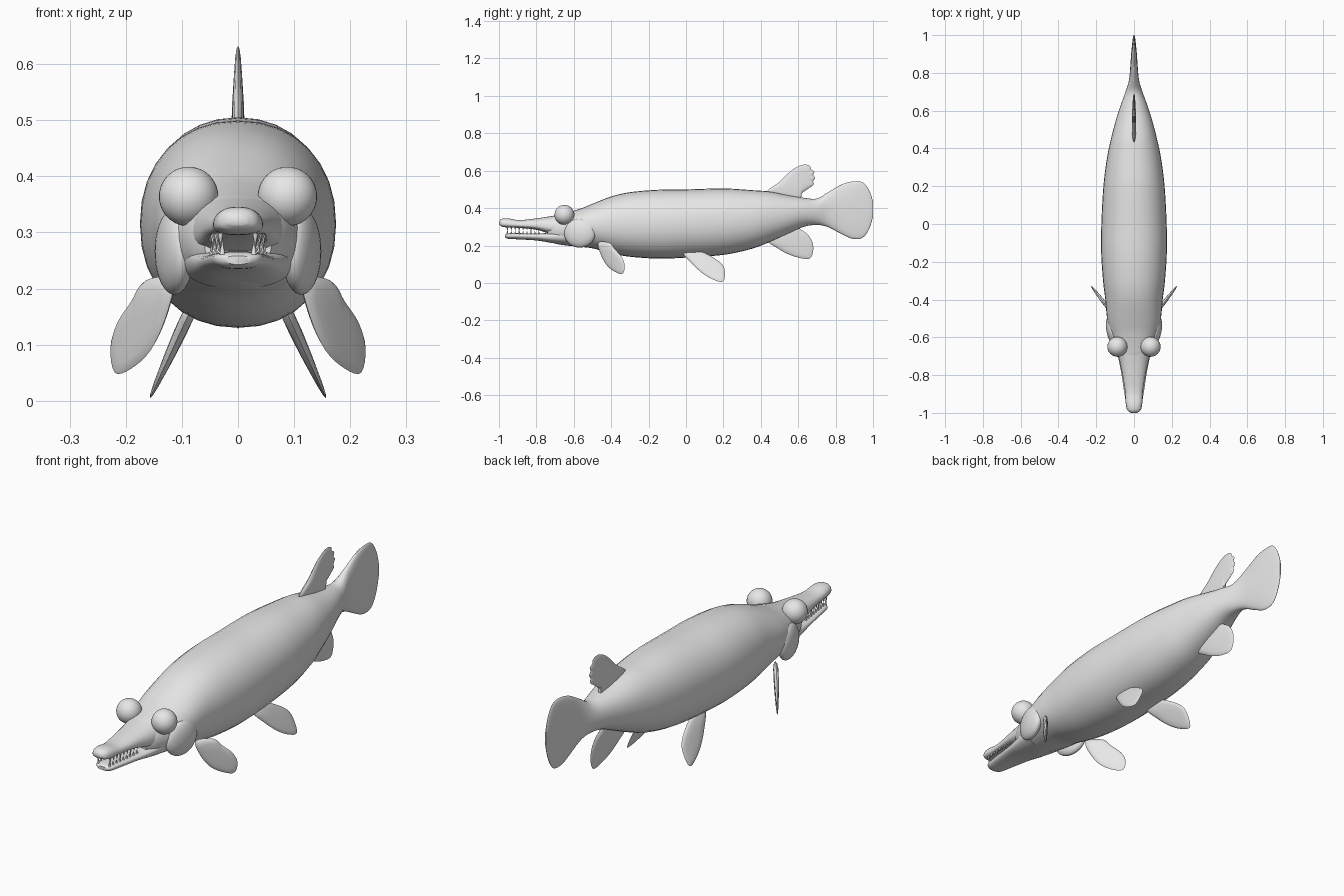
import bpy, bmesh, math
from mathutils import Vector, Matrix

cube = bpy.data.objects.get("Cube")
if cube:
    bpy.data.objects.remove(cube, do_unlink=True)

grey = bpy.data.materials.new("plain grey")
grey.use_nodes = True
grey.diffuse_color = (0.8, 0.8, 0.8, 1)
grey.node_tree.nodes["Principled BSDF"].inputs["Base Color"].default_value = (0.8, 0.8, 0.8, 1)


def finish(name, bm):
    bmesh.ops.recalc_face_normals(bm, faces=bm.faces)
    mesh = bpy.data.meshes.new(name)
    bm.to_mesh(mesh)
    bm.free()
    mesh.materials.append(grey)
    obj = bpy.data.objects.new(name, mesh)
    bpy.context.collection.objects.link(obj)
    bpy.ops.object.select_all(action='DESELECT')
    obj.select_set(True)
    bpy.context.view_layer.objects.active = obj
    bpy.ops.object.shade_smooth_by_angle(angle=math.radians(50))
    return obj


def smooth(points, steps, closed=False):
    """Catmull-Rom curve through the points."""
    pts = [Vector(p) for p in points]
    n = len(pts)
    out = []
    for i in range(n if closed else n - 1):
        if closed:
            a, b, c, d = (pts[(i + k) % n] for k in (-1, 0, 1, 2))
        else:
            a, b, c, d = (pts[min(max(i + k, 0), n - 1)] for k in (-1, 0, 1, 2))
        for s in range(steps):
            t = s / steps
            out.append(0.5 * (2 * b + (c - a) * t + (2 * a - 5 * b + 4 * c - d) * t ** 2
                              + (3 * b - a - 3 * c + d) * t ** 3))
    return out if closed else out + [pts[-1]]


def skin(bm, rings):
    n = len(rings[0])
    for r, q in zip(rings, rings[1:]):
        for i in range(n):
            bm.faces.new((r[i], r[(i + 1) % n], q[(i + 1) % n], q[i]))


def loft(name, stations, lean=0.0, power=2.15, sides=32):
    """Stations are (y, bottom, top, half width); lean narrows the top."""
    bm = bmesh.new()
    rings = []
    for y, lo, hi, w in smooth(stations, 4):
        ring = []
        for i in range(sides):
            a = math.tau * i / sides
            c, s = math.cos(a), math.sin(a)
            x = math.copysign(abs(c) ** (2 / power), c) * w * (1 - lean * s)
            z = math.copysign(abs(s) ** (2 / power), s) * (hi - lo) / 2 + (hi + lo) / 2
            ring.append(bm.verts.new((x, y, z)))
        rings.append(ring)
    skin(bm, rings)
    bm.faces.new(rings[0])
    bm.faces.new(rings[-1])
    return finish(name, bm)


def fin(name, outline, place, normal, thick):
    """Lens-shaped fin; the outline starts and ends at its base."""
    edge = smooth(outline, 4, closed=True)
    mid = sum(edge, Vector((0, 0))) / len(edge)
    base = (Vector(outline[0]) + Vector(outline[-1])) / 2
    reach = max((p - base).length for p in edge)
    normal = Vector(normal).normalized()
    bm = bmesh.new()

    def vert(p, depth):
        taper = 1 - 0.7 * (p - base).length / reach
        return bm.verts.new(Vector(place(*p)) + normal * thick * taper * depth)

    rim = [vert(p, 0) for p in edge]
    for side in (1, -1):
        rings = [rim]
        for k, depth in ((0.93, 0.55), (0.75, 0.85), (0.4, 1)):
            rings.append([vert(mid + (p - mid) * k, side * depth) for p in edge])
        skin(bm, rings)
        hub = vert(mid, side)
        for i, v in enumerate(rings[-1]):
            bm.faces.new((v, rings[-1][(i + 1) % len(edge)], hub))
    return finish(name, bm)


def ball(name, centre, radii, turn=0.0):
    bm = bmesh.new()
    bmesh.ops.create_uvsphere(bm, u_segments=32, v_segments=20, radius=1)
    bm.transform(Matrix.Translation(centre) @ Matrix.Rotation(turn, 4, 'Z')
                 @ Matrix.Diagonal((*radii, 1)))
    return finish(name, bm)


# Body running from the back of the mouth into the flat tail fin
loft("body_and_tail", [
    (-0.74, 0.225, 0.34, 0.06), (-0.70, 0.21, 0.36, 0.085), (-0.64, 0.2, 0.375, 0.107),
    (-0.57, 0.193, 0.395, 0.13), (-0.50, 0.185, 0.423, 0.143), (-0.40, 0.158, 0.462, 0.152),
    (-0.30, 0.14, 0.485, 0.164), (-0.15, 0.13, 0.498, 0.174), (0.0, 0.135, 0.5, 0.173),
    (0.20, 0.15, 0.505, 0.162), (0.35, 0.182, 0.496, 0.143), (0.45, 0.22, 0.488, 0.122),
    (0.55, 0.265, 0.468, 0.096), (0.63, 0.3, 0.455, 0.07), (0.70, 0.31, 0.451, 0.045),
    (0.76, 0.298, 0.485, 0.027), (0.83, 0.262, 0.525, 0.02), (0.89, 0.236, 0.542, 0.016),
    (0.945, 0.242, 0.538, 0.011), (0.98, 0.29, 0.495, 0.007), (1.0, 0.355, 0.435, 0.003)])

# Long jaws
loft("upper_jaw", [
    (-1.0, 0.313, 0.33, 0.016), (-0.985, 0.301, 0.343, 0.035), (-0.95, 0.296, 0.345, 0.043),
    (-0.89, 0.294, 0.336, 0.046), (-0.80, 0.284, 0.345, 0.06), (-0.72, 0.262, 0.357, 0.076),
    (-0.62, 0.25, 0.375, 0.095)], lean=0.16, power=2.5)
loft("lower_jaw", [
    (-0.967, 0.243, 0.258, 0.022), (-0.95, 0.236, 0.265, 0.04), (-0.90, 0.233, 0.266, 0.05),
    (-0.80, 0.227, 0.264, 0.065), (-0.72, 0.214, 0.27, 0.08), (-0.62, 0.2, 0.29, 0.1)],
    lean=-0.12, power=2.5)

# Teeth along both jaws
bm = bmesh.new()
for side in (1, -1):
    for i in range(9):
        y = -0.955 + 0.021 * i
        for root, down, inset in ((0.299, True, 0), (0.261, False, 0.003)):
            x = side * (0.031 + 0.11 * (y + 0.955) - inset)
            height = 0.026 if i % 3 == 0 else 0.018
            tilt = Matrix.Rotation(math.pi if down else 0, 4, 'X')
            shift = Vector((x, y, root + (-height if down else height) / 2))
            bmesh.ops.create_cone(bm, cap_ends=True, segments=8, radius1=0.005, radius2=0.0004,
                                  depth=height, matrix=Matrix.Translation(shift) @ tilt)
finish("teeth", bm)

# Paired parts: the model's left is +x
pectoral = [(-0.47, 0.215), (-0.455, 0.15), (-0.42, 0.09), (-0.375, 0.057), (-0.338, 0.05),
            (-0.328, 0.095), (-0.345, 0.14), (-0.38, 0.18), (-0.41, 0.215)]
pelvic = [(-0.02, 0.17), (0.03, 0.105), (0.09, 0.05), (0.15, 0.016), (0.195, 0.006),
          (0.208, 0.04), (0.2, 0.09), (0.155, 0.13), (0.07, 0.172)]
for label, s in (("left", 1), ("right", -1)):
    ball(label + "_eye", (s * 0.088, -0.65, 0.364), (0.053, 0.053, 0.053))
    ball(label + "_gill_cover", (s * 0.113, -0.568, 0.266), (0.032, 0.085, 0.077), -s * 0.2)
    fin(label + "_pectoral_fin", pectoral,
        lambda y, z: (s * (0.14 + 0.78 * (y + 0.44)), y, z), (s, -0.78, 0), 0.013)
    fin(label + "_pelvic_fin", pelvic,
        lambda y, z: (s * (0.09 + 0.46 * (0.15 - z)), y, z), (s, 0, 0.46), 0.014)

# Fins on the centre line, the upper one with a scalloped rear edge
dorsal = [(0.43, 0.475), (0.50, 0.54), (0.56, 0.598), (0.61, 0.628), (0.645, 0.632),
          (0.665, 0.622), (0.668, 0.608), (0.686, 0.595), (0.68, 0.578), (0.691, 0.562),
          (0.68, 0.545), (0.682, 0.525), (0.655, 0.505), (0.615, 0.475), (0.60, 0.44)]
anal = [(0.43, 0.24), (0.49, 0.185), (0.55, 0.152), (0.61, 0.133), (0.66, 0.13), (0.679, 0.165),
        (0.677, 0.215), (0.65, 0.26), (0.61, 0.288), (0.56, 0.32)]
for label, outline in (("dorsal_fin", dorsal), ("anal_fin", anal)):
    fin(label, outline, lambda y, z: (0, y, z), (1, 0, 0), 0.014)
